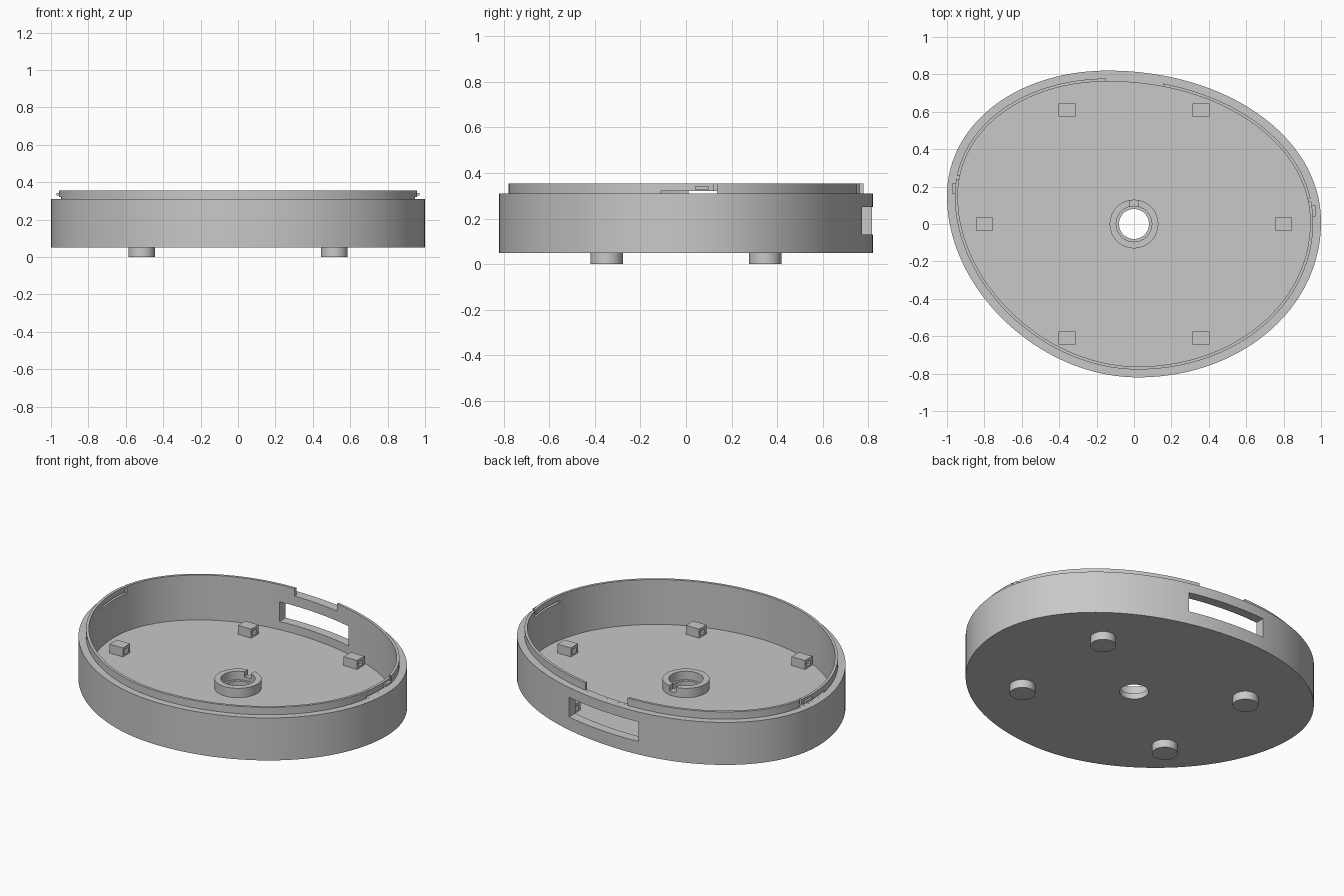
import bpy, bmesh, math
from mathutils import Vector

if "Cube" in bpy.data.objects:
    bpy.data.objects.remove(bpy.data.objects["Cube"])

grey = bpy.data.materials.new("plain grey")
grey.use_nodes = True
COLOUR = (0.58, 0.58, 0.58, 1)
grey.diffuse_color = COLOUR
grey.node_tree.nodes["Principled BSDF"].inputs["Base Color"].default_value = COLOUR

QUARTER = 40  # points per quarter of the outline


def finish(bm, name):
    bmesh.ops.recalc_face_normals(bm, faces=bm.faces)
    mesh = bpy.data.meshes.new(name)
    bm.to_mesh(mesh)
    bm.free()
    mesh.materials.append(grey)
    obj = bpy.data.objects.new(name, mesh)
    bpy.context.collection.objects.link(obj)
    return obj


def activate(obj):
    bpy.ops.object.select_all(action='DESELECT')
    obj.select_set(True)
    bpy.context.view_layer.objects.active = obj


def smooth(obj):
    activate(obj)
    bpy.ops.object.shade_smooth_by_angle(angle=math.radians(30))


def box(name, low, high):
    bm = bmesh.new()
    bmesh.ops.create_cube(bm, size=1)
    for v in bm.verts:
        v.co = [a + (b - a) * (c + 0.5) for a, b, c in zip(low, high, v.co)]
    return finish(bm, name)


def cut(obj, low, high):
    cutter = box("cutter", low, high)
    cutter.hide_render = True
    mod = obj.modifiers.new("cut", 'BOOLEAN')
    mod.operation = 'DIFFERENCE'
    mod.solver = 'EXACT'
    mod.object = cutter
    activate(obj)
    bpy.ops.object.modifier_apply(modifier=mod.name)
    bpy.data.objects.remove(cutter)


# Lopsided oval outline: four extreme points joined by curved quarters
right, back = Vector((1.0, 0.01)), Vector((-0.14, 0.82))
left, front = Vector((-1.0, 0.15)), Vector((0.02, -0.82))
quarters = [(right, back, Vector((right.x, back.y)), 0.56),
            (back, left, Vector((left.x, back.y)), 0.57),
            (left, front, Vector((left.x, front.y)), 0.515),
            (front, right, Vector((right.x, front.y)), 0.56)]
outline = []
for a, b, corner, pull in quarters:
    h1, h2 = a.lerp(corner, pull), b.lerp(corner, pull)
    for i in range(QUARTER):
        t = i / QUARTER
        u = 1 - t
        outline.append(a * u**3 + h1 * 3 * u * u * t + h2 * 3 * u * t * t + b * t**3)
COUNT = len(outline)


def oval(inset, z):
    ring = []
    for i, p in enumerate(outline):
        d = (outline[(i + 1) % COUNT] - outline[i - 1]).normalized()
        ring.append((p.x - d.y * inset, p.y + d.x * inset, z))
    return ring


def circle(radius, z):
    angles = [math.atan2(p.y, p.x) for p in outline]
    return [(radius * math.cos(a), radius * math.sin(a), z) for a in angles]


# Tray: base, wall, stepped lip, floor and central hub in one closed sweep
rings = [circle(0.08, 0.05), oval(0, 0.05), oval(0, 0.31), oval(0.042, 0.31),
         oval(0.042, 0.355), oval(0.058, 0.355), oval(0.058, 0.08),
         circle(0.13, 0.08), circle(0.13, 0.137), circle(0.095, 0.137),
         circle(0.095, 0.085), circle(0.08, 0.085)]
bm = bmesh.new()
loops = [[bm.verts.new(co) for co in ring] for ring in rings]
for k, lower in enumerate(loops):
    upper = loops[(k + 1) % len(loops)]
    for i in range(COUNT):
        j = (i + 1) % COUNT
        bm.faces.new((lower[i], lower[j], upper[j], upper[i]))
tray = finish(bm, "tray")

# Rear port, gap in the lip above it, and the notch in the hub
cut(tray, (-0.25, 0.6, 0.13), (0.25, 1, 0.25))
cut(tray, (-0.15, 0.6, 0.3102), (0.155, 1, 0.5))
cut(tray, (-0.022, 0.085, 0.105), (0.022, 0.15, 0.2))

# Snap tabs: a slot under the lip, a slit at the free end and a catch
for side, start, x in (("left", -0.11, 0.954), ("right", 0.01, -0.954)):
    x1, x2 = sorted((x * 0.94, x * 1.1))
    cut(tray, (x1, start, 0.3102), (x2, start + 0.245, 0.322))
    cut(tray, (x1, start + 0.23, 0.3102), (x2, start + 0.246, 0.5))
    c1, c2 = sorted((x * 0.993, x * 1.017))
    box(side + "_catch", (c1, start + 0.15, 0.328), (c2, start + 0.21, 0.342))
smooth(tray)

# Six small tie blocks with a through hole
spots = [(-0.8, 0), (0.8, 0)] + [(x, y) for x in (-0.358, 0.358) for y in (-0.61, 0.61)]
for n, (x, y) in enumerate(spots):
    block = box(f"tie_block_{n + 1}", (x - 0.045, y - 0.035, 0.078), (x + 0.045, y + 0.035, 0.135))
    cut(block, (x - 0.1, y - 0.018, 0.092), (x + 0.1, y + 0.018, 0.117))

# Four round feet
for n, (x, y) in enumerate([(x, y) for x in (-0.515, 0.515) for y in (-0.348, 0.348)]):
    bm = bmesh.new()
    bmesh.ops.create_cone(bm, cap_ends=True, segments=48, radius1=0.071, radius2=0.071, depth=0.052)
    bmesh.ops.translate(bm, verts=bm.verts, vec=(x, y, 0.026))
    smooth(finish(bm, f"foot_{n + 1}"))
